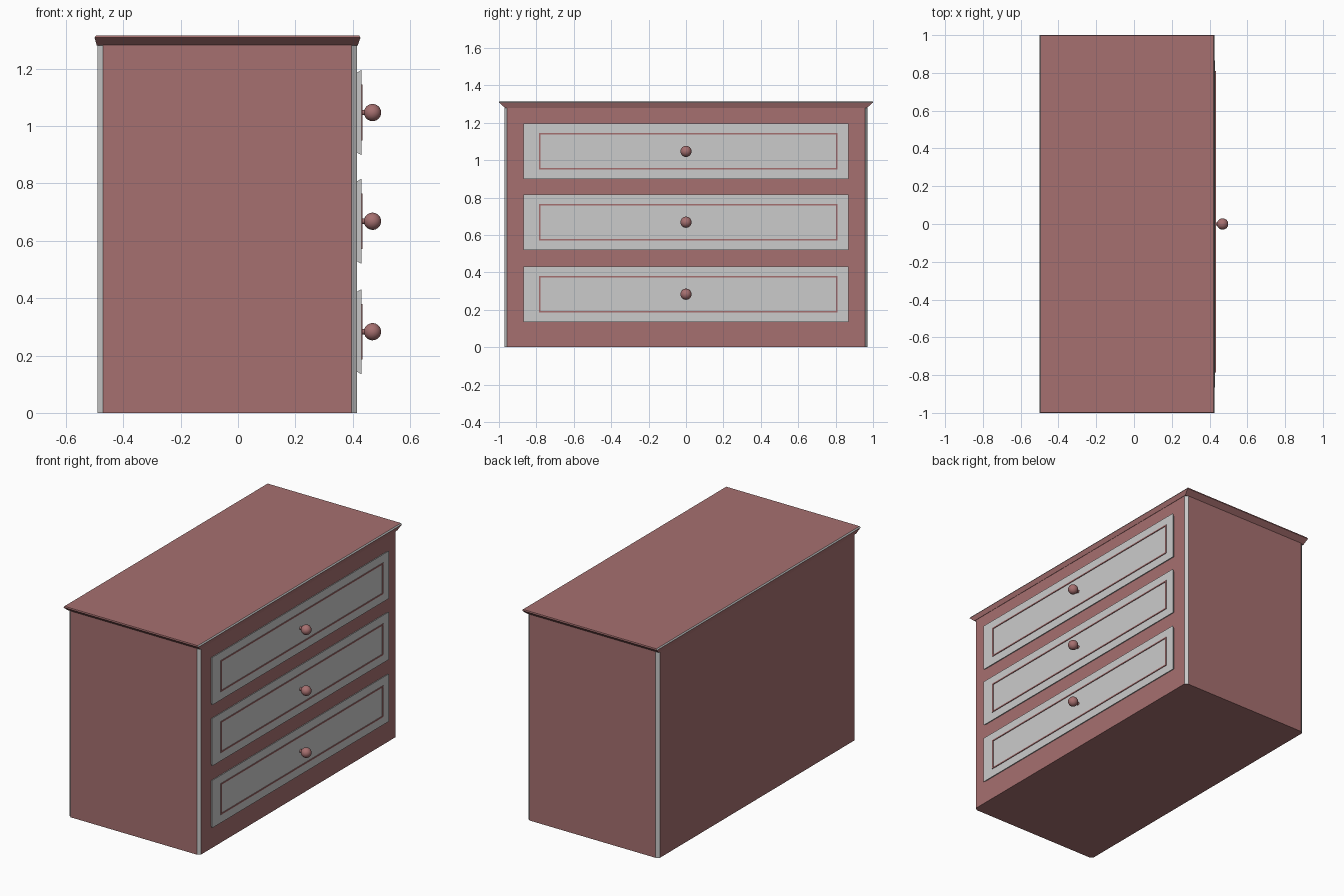
import bpy, bmesh, math

if "Cube" in bpy.data.objects:
    bpy.data.objects.remove(bpy.data.objects["Cube"])

wood = bpy.data.materials.new("red_brown_wood")
wood.diffuse_color = (0.38, 0.16, 0.16, 1)
wood.use_nodes = True
wood.node_tree.nodes["Principled BSDF"].inputs["Base Color"].default_value = wood.diffuse_color


def loft(name, rings, caps=True, closed=False, grey=None, mats=()):
    """Skin matching rings of points; grey(normal, centre) picks unpainted faces."""
    bm = bmesh.new()
    loops = [[bm.verts.new(p) for p in r] for r in rings]
    n = len(rings[0])
    pairs = list(zip(loops, loops[1:])) + ([(loops[-1], loops[0])] if closed else [])
    for a, b in pairs:
        for i in range(n):
            j = (i + 1) % n
            bm.faces.new((a[i], a[j], b[j], b[i]))
    if caps:
        bm.faces.new(loops[0])
        bm.faces.new(loops[-1])
    bmesh.ops.recalc_face_normals(bm, faces=bm.faces)
    bm.normal_update()
    if grey:
        for f in bm.faces:
            f.material_index = int(grey(f.normal, f.calc_center_median()))
    me = bpy.data.meshes.new(name)
    bm.to_mesh(me)
    bm.free()
    for m in mats:
        me.materials.append(m)
    ob = bpy.data.objects.new(name, me)
    bpy.context.collection.objects.link(ob)
    return ob


def flat_rect(x0, x1, y, z):
    return [(x0, -y, z), (x1, -y, z), (x1, y, z), (x0, y, z)]


def front_rect(x, y0, y1, z, h):
    return [(x, y0, z - h), (x, y1, z - h), (x, y1, z + h), (x, y0, z + h)]


# Cabinet body with grey chamfered corners
def body_ring(z, x0=-0.49, x1=0.415, y=0.97, cx=0.019, cy=0.014):
    return [(x0 + cx, -y, z), (x1 - cx, -y, z), (x1, -y + cy, z), (x1, y - cy, z),
            (x1 - cx, y, z), (x0 + cx, y, z), (x0, y - cy, z), (x0, -y + cy, z)]


loft("cabinet_body", [body_ring(0), body_ring(1.283)],
     grey=lambda n, c: abs(n.x) > 0.2 and abs(n.y) > 0.2, mats=(wood, None))

# Top board with flared underside and a thin grey rim on the long edges
loft("top_board", [flat_rect(-0.492, 0.417, 0.968, 1.28),
                   flat_rect(-0.5, 0.427, 1.0, 1.308),
                   flat_rect(-0.495, 0.422, 0.998, 1.316)],
     grey=lambda n, c: abs(n.x) > 0.3 and c.z > 1.308, mats=(wood, None))


# Turned knob: neck flare plus ball, revolved around the x axis
def knob(name, z, seg=24, r=0.03, cx=0.469):
    profile = [(0.426, 0.012), (0.434, 0.009)]
    for k in range(13):
        a = math.radians(162 - k * 13.4)
        profile.append((cx + r * math.cos(a), r * math.sin(a)))
    rings = [[(x, q * math.cos(t), z + q * math.sin(t))
              for t in (2 * math.pi * i / seg for i in range(seg))] for x, q in profile]
    ob = loft(name, rings, mats=(wood,))
    bpy.ops.object.select_all(action='DESELECT')
    ob.select_set(True)
    bpy.context.view_layer.objects.active = ob
    bpy.ops.object.shade_smooth_by_angle(angle=math.radians(40))


# Three drawers: grey flared front, raised thin brown frame, knob
for label, z in (("bottom", 0.283), ("middle", 0.668), ("top", 1.047)):
    loft(f"{label}_drawer_front", [front_rect(0.412, -0.858, 0.858, z, 0.138),
                                   front_rect(0.43, -0.868, 0.868, z, 0.148)])
    y0, y1, h, w = -0.786, 0.81, 0.097, 0.008
    outer, inner = (y0, y1, z, h), (y0 + w, y1 - w, z, h - w)
    loft(f"{label}_drawer_frame",
         [front_rect(0.428, *outer), front_rect(0.434, *outer),
          front_rect(0.434, *inner), front_rect(0.428, *inner)],
         caps=False, closed=True, mats=(wood,))
    knob(f"{label}_drawer_knob", z)
